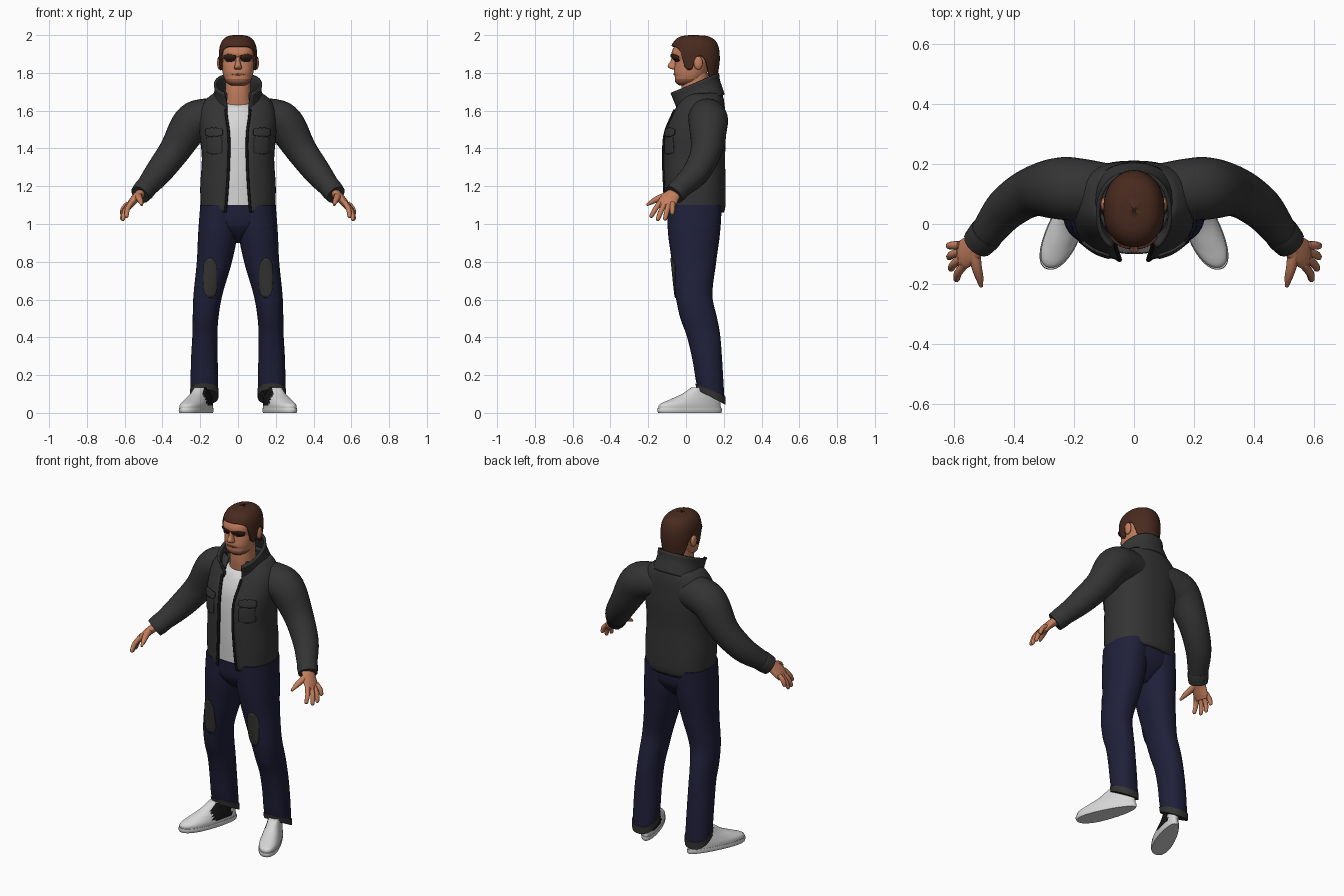
import bpy, bmesh
from math import sin, cos, asin, pi, radians
from mathutils import Vector, Matrix

cube = bpy.data.objects.get("Cube")
if cube:
    bpy.data.objects.remove(cube)


def material(name, r, g, b):
    m = bpy.data.materials.new(name)
    m.use_nodes = True
    m.diffuse_color = (r, g, b, 1)
    bsdf = m.node_tree.nodes["Principled BSDF"]
    bsdf.inputs["Base Color"].default_value = (r, g, b, 1)
    bsdf.inputs["Roughness"].default_value = 0.8
    return m


SKIN = material("skin", .55, .21, .11)
STUBBLE = material("stubble", .3, .11, .06)
HAIR = material("dark_brown_hair", .065, .023, .013)
JACKET = material("charcoal_jacket", .034, .034, .034)
DENIM = material("navy_denim", .014, .014, .042)
WHITE = material("off_white", .68, .68, .68)
BLACK = material("black", .008, .008, .009)
PATCH = material("grey_patch", .035, .034, .031)


def sample(rows, k):
    """Smooth interpolation of rows keyed by their first value."""
    k = min(max(k, rows[0][0]), rows[-1][0])
    i = next(n for n in range(len(rows) - 1) if k <= rows[n + 1][0])
    a, b = rows[i], rows[i + 1]
    p, q = rows[max(i - 1, 0)], rows[min(i + 2, len(rows) - 1)]
    h = b[0] - a[0]
    t = (k - a[0]) / h
    out = []
    for c in range(1, len(a)):
        ma = (b[c] - p[c]) / (b[0] - p[0]) * h
        mb = (q[c] - a[c]) / (q[0] - a[0]) * h
        out.append((2*t**3 - 3*t*t + 1) * a[c] + (t**3 - 2*t*t + t) * ma
                   + (3*t*t - 2*t**3) * b[c] + (t**3 - t*t) * mb)
    return out


def finish(name, bm, mats, mirror=False, thick=0.0, rule=None):
    me = bpy.data.meshes.new(name)
    if rule:
        for f in bm.faces:
            f.material_index = rule(f.calc_center_median())
    bm.to_mesh(me)
    bm.free()
    ob = bpy.data.objects.new(name, me)
    bpy.context.collection.objects.link(ob)
    for m in mats:
        me.materials.append(m)
    if thick:
        s = ob.modifiers.new("thickness", 'SOLIDIFY')
        s.thickness, s.offset = abs(thick), (1 if thick > 0 else -1)
    if mirror:
        ob.modifiers.new("mirror", 'MIRROR').use_mirror_merge = False
    bpy.ops.object.select_all(action='DESELECT')
    ob.select_set(True)
    bpy.context.view_layer.objects.active = ob
    bpy.ops.object.shade_smooth_by_angle(angle=radians(50))
    return ob


def loft(name, rings, mats, wrap=True, cap=True, warp=None, **kw):
    bm = bmesh.new()
    vs = [[bm.verts.new(warp(p) if warp else p) for p in r] for r in rings]
    n = len(rings[0])
    for lo, hi in zip(vs, vs[1:]):
        for j in range(n if wrap else n - 1):
            k = (j + 1) % n
            bm.faces.new((lo[j], lo[k], hi[k], hi[j]))
    if wrap and cap:
        bm.faces.new(vs[0][::-1])
        bm.faces.new(vs[-1])
        bmesh.ops.recalc_face_normals(bm, faces=bm.faces)
    return finish(name, bm, mats, **kw)


def power(v, e):
    return abs(v) ** e * (1 if v >= 0 else -1)


def body(name, rows, mats, e=.9, steps=24, sides=40, **kw):
    """Stacked rounded sections: z, centre x, half width, front y, back y, opening."""
    is_open = len(rows[0]) > 5
    rings = []
    for i in range(steps + 1):
        z = rows[0][0] + (rows[-1][0] - rows[0][0]) * i / steps
        cx, rx, yf, yb, *gap = sample(rows, z)
        a0 = asin((gap[0] / rx) ** (1 / e)) if is_open else 0
        cols = sides + 1 if is_open else sides
        angles = [a0 + (2 * pi - 2 * a0) * j / sides for j in range(cols)]
        rings.append([Vector((cx + rx * power(sin(a), e),
                              (yf + yb) / 2 - (yb - yf) / 2 * power(cos(a), e), z)) for a in angles])
    return loft(name, rings, mats, wrap=not is_open, **kw)


def front_y(rows, x, z, e):
    cx, rx, yf, yb = sample(rows, z)[:4]
    s = min(abs(x - cx) / rx, 1) ** (1 / e)
    return (yf + yb) / 2 - (yb - yf) / 2 * (1 - s * s) ** (e / 2)


def front_patch(name, rows, x, z, mat, e=.9, rounding=4, thick=.006, lift=.0, **kw):
    """Thin plate that follows the front of a body."""
    rings = []
    for i in range(13):
        v = i / 6 - 1
        w = max(1 - abs(v) ** rounding, .02) ** .5 * (x[1] - x[0]) / 2
        h = (z[0] + z[1]) / 2 + v * (z[1] - z[0]) / 2
        xs = [(x[0] + x[1]) / 2 + w * (j / 5 - 1) for j in range(11)]
        rings.append([Vector((p, front_y(rows, p, h, e) - lift, h)) for p in xs])
    return loft(name, rings, [mat], wrap=False, thick=thick, **kw)


def tube(name, pts, mat, sides=20, steps=5, **kw):
    """Smooth tube through x, y, z, radius, second radius; the first radius lies along y."""
    rows = [(i, *p) if len(p) == 5 else (i, *p, p[3]) for i, p in enumerate(pts)]
    n = (len(rows) - 1) * steps
    s = [sample(rows, i / steps) for i in range(n + 1)]
    rings = []
    for i, p in enumerate(s):
        t = (Vector(s[min(i + 1, n)][:3]) - Vector(s[max(i - 1, 0)][:3])).normalized()
        u = Vector((0, 1, 0))
        u = (u - t * u.dot(t)).normalized()
        w = t.cross(u)
        rings.append([Vector(p[:3]) + u * p[3] * cos(a) + w * p[4] * sin(a)
                      for a in (2 * pi * j / sides for j in range(sides))])
    return loft(name, rings, [mat], mirror=True, **kw)


def blob(name, centre, size, mat):
    bm = bmesh.new()
    bmesh.ops.create_uvsphere(bm, u_segments=16, v_segments=10, radius=1,
                              matrix=Matrix.Translation(centre) @ Matrix.Diagonal((*size, 1)))
    return finish(name, bm, [mat], mirror=True)


# Trousers
leg = [(.1, .178, .07, .06, .205), (.16, .178, .073, .05, .2), (.3, .178, .07, .03, .19),
       (.42, .175, .066, 0, .18), (.5, .172, .068, -.03, .165), (.62, .16, .076, -.055, .14),
       (.8, .125, .093, -.075, .16), (.95, .107, .104, -.095, .18), (1.1, .1, .1, -.1, .19)]
hem_tilt = lambda p: p - Vector((0, 0, .5 * (p.y - .12) * max(0, 1 - (p.z - .1) / .2)))
body("trouser_legs", leg, [DENIM], steps=40, warp=hem_tilt, mirror=True)
body("trouser_hem", [(.09, .178, .074, .055, .208), (.125, .178, .076, .05, .208)], [PATCH],
     steps=2, warp=hem_tilt, mirror=True)
body("trouser_seat", [(.9, 0, .03, 0, .1), (.95, 0, .13, -.06, .15), (1, 0, .195, -.092, .18),
                      (1.1, 0, .19, -.1, .19)], [DENIM])
front_patch("knee_patches", leg, (.112, .182), (.61, .82), PATCH, mirror=True)

# Shoes, turned outward, with a dark panel on the inner side
TURN = radians(22)


def place_shoe(p):
    x = p.x * (1 - 1.2 * p.y)
    return Vector((.215 + x * cos(TURN) - p.y * sin(TURN), .02 + p.y * cos(TURN) + x * sin(TURN) * .4, p.z))


def inner_panel(c):
    return 1 if c.x < .2 and .0 < c.y < .13 and c.z > .04 and c.x < .19 - .25 * c.y else 0


body("shoes", [(.02, 0, .058, -.178, .178), (.045, 0, .058, -.172, .176), (.07, 0, .053, -.115, .174),
               (.1, 0, .046, -.045, .168), (.135, 0, .04, .01, .14)], [WHITE, BLACK],
     warp=place_shoe, mirror=True, rule=inner_panel)
body("soles", [(0, 0, .058, -.18, .18), (.012, 0, .061, -.185, .184), (.025, 0, .06, -.183, .182)],
     [WHITE], steps=4, warp=place_shoe, mirror=True)

# Shirt and open jacket
body("shirt", [(1.065, 0, .165, -.095, .17), (1.3, 0, .165, -.1, .17), (1.5, 0, .165, -.085, .17),
               (1.6, 0, .12, -.045, .15), (1.635, 0, .085, -.015, .13)], [WHITE])
coat = [(1.06, 0, .182, -.105, .2, .066), (1.08, 0, .195, -.112, .207, .065), (1.11, 0, .198, -.114, .21, .062),
        (1.2, 0, .2, -.118, .21, .055), (1.35, 0, .192, -.122, .207, .048), (1.48, 0, .203, -.113, .211, .049),
        (1.6, 0, .2, -.065, .207, .064), (1.66, 0, .17, -.035, .2, .06), (1.695, 0, .125, -.015, .19, .06)]
body("jacket_body", coat, [JACKET], e=.82, steps=36, thick=-.014)
edge = []
for i in range(13):
    z = 1.065 + .045 * i
    x = sample(coat, z)[4]
    edge.append((x, front_y(coat, x, z, .82), z, .007))
tube("zip_edges", edge, BLACK, sides=8, steps=2)
for name, x, z, r in (("pocket_flaps", (.08, .168), (1.465, 1.505), 10),
                      ("chest_pockets", (.084, .164), (1.37, 1.465), 16)):
    front_patch(name, coat, x, z, JACKET, e=.82, rounding=r, thick=.009 if "flap" in name else .004, mirror=True)
body("collar", [(1.625, 0, .145, -.055, .205, .062), (1.67, 0, .132, -.065, .192, .062),
                (1.71, 0, .125, -.085, .18, .07), (1.752, 0, .127, -.107, .175, .08)], [JACKET],
     e=.9, steps=10, thick=-.014, warp=lambda p: p + Vector((0, 0, .42 * (p.y - .06))))

# Sleeves
tube("sleeves", [(.08, .11, 1.57, .09), (.18, .115, 1.56, .103), (.25, .118, 1.525, .103), (.335, .108, 1.39, .083),
                 (.42, .055, 1.275, .072), (.485, -.025, 1.195, .057), (.515, -.06, 1.16, .05)], JACKET, sides=28)
tube("sleeve_cuffs", [(.487, -.027, 1.193, .058), (.5, -.043, 1.177, .058), (.519, -.065, 1.155, .054)], JACKET)

# Hands
tube("palms", [(.5, -.045, 1.175, .034, .027), (.535, -.078, 1.145, .045, .023),
               (.565, -.1, 1.11, .05, .02), (.58, -.106, 1.085, .04, .014)], SKIN)
for name, base, tip in (("index_fingers", (.565, -.137, 1.115), (.593, -.188, 1.035)),
                        ("middle_fingers", (.575, -.115, 1.105), (.612, -.152, 1.018)),
                        ("ring_fingers", (.58, -.092, 1.1), (.618, -.112, 1.02)),
                        ("little_fingers", (.58, -.07, 1.11), (.62, -.073, 1.05))):
    a, b = Vector(base), Vector(tip)
    mid = a.lerp(b, .5) + Vector((.006, 0, .004))
    tube(name, [(*a, .014), (*mid, .0135), (*a.lerp(b, .9), .011), (*b, .005)], SKIN, sides=10, steps=3)
tube("thumbs", [(.53, -.085, 1.155, .02), (.525, -.135, 1.14, .018), (.515, -.175, 1.12, .014),
                (.508, -.208, 1.1, .006)], SKIN, sides=10, steps=3)

# Neck and head
body("neck", [(1.57, 0, .09, -.01, .14), (1.64, 0, .075, -.02, .13), (1.7, 0, .068, -.025, .12),
              (1.8, 0, .066, -.02, .12)], [SKIN])
head = [(1.732, 0, .035, -.035, .03), (1.75, 0, .062, -.056, .07), (1.785, 0, .078, -.06, .1),
        (1.8, 0, .081, -.064, .11), (1.84, 0, .088, -.06, .13), (1.868, 0, .091, -.058, .15),
        (1.893, 0, .092, -.076, .16), (1.93, 0, .09, -.068, .16), (1.97, 0, .068, -.035, .13)]
body("head", head, [SKIN, STUBBLE], e=.85, steps=40, rule=lambda c: 1 if c.z < 1.766 else 0)
body("nose", [(1.817, 0, .012, -.068, -.04), (1.824, 0, .021, -.088, -.04), (1.838, 0, .018, -.097, -.04),
              (1.86, 0, .012, -.083, -.04), (1.885, 0, .012, -.074, -.04)], [SKIN], steps=12, sides=16)
blob("ears", (.098, .065, 1.853), (.013, .024, .036), SKIN)
front_patch("eyebrows", head, (.01, .072), (1.876, 1.896), HAIR, e=.85, thick=.008, mirror=True)
front_patch("eyes", head, (.018, .066), (1.858, 1.878), BLACK, e=.85, rounding=2, thick=.004, mirror=True)
front_patch("mouth", head, (-.032, .032), (1.789, 1.796), STUBBLE, e=.85, rounding=2, thick=.004)

# Hair: a cap whose lower edge follows the hairline, sideburns and nape
hairline = [(0, 1.942), (40, 1.936), (58, 1.905), (68, 1.83), (84, 1.82), (94, 1.885), (112, 1.87),
            (130, 1.78), (180, 1.755)]
rings = []
for i in range(21):
    ring = []
    for j in range(64):
        deg = 360 * j / 64
        hem = sample(hairline, min(deg, 360 - deg))[0]
        z = hem + (2 - hem) * (1 - (1 - i / 20) ** 1.7)
        if z > 1.86:
            s = max(1 - ((z - 1.86) / .14) ** 3.2, 0) ** (1 / 3.2)
        else:
            s = 1 - 1.1 * (1.86 - z)
        a = radians(deg)
        ring.append(Vector((.102 * s * sin(a), .047 - .132 * s * power(cos(a), .9), z)))
    rings.append(ring)
loft("hair", rings, [HAIR], cap=False, thick=-.012)
